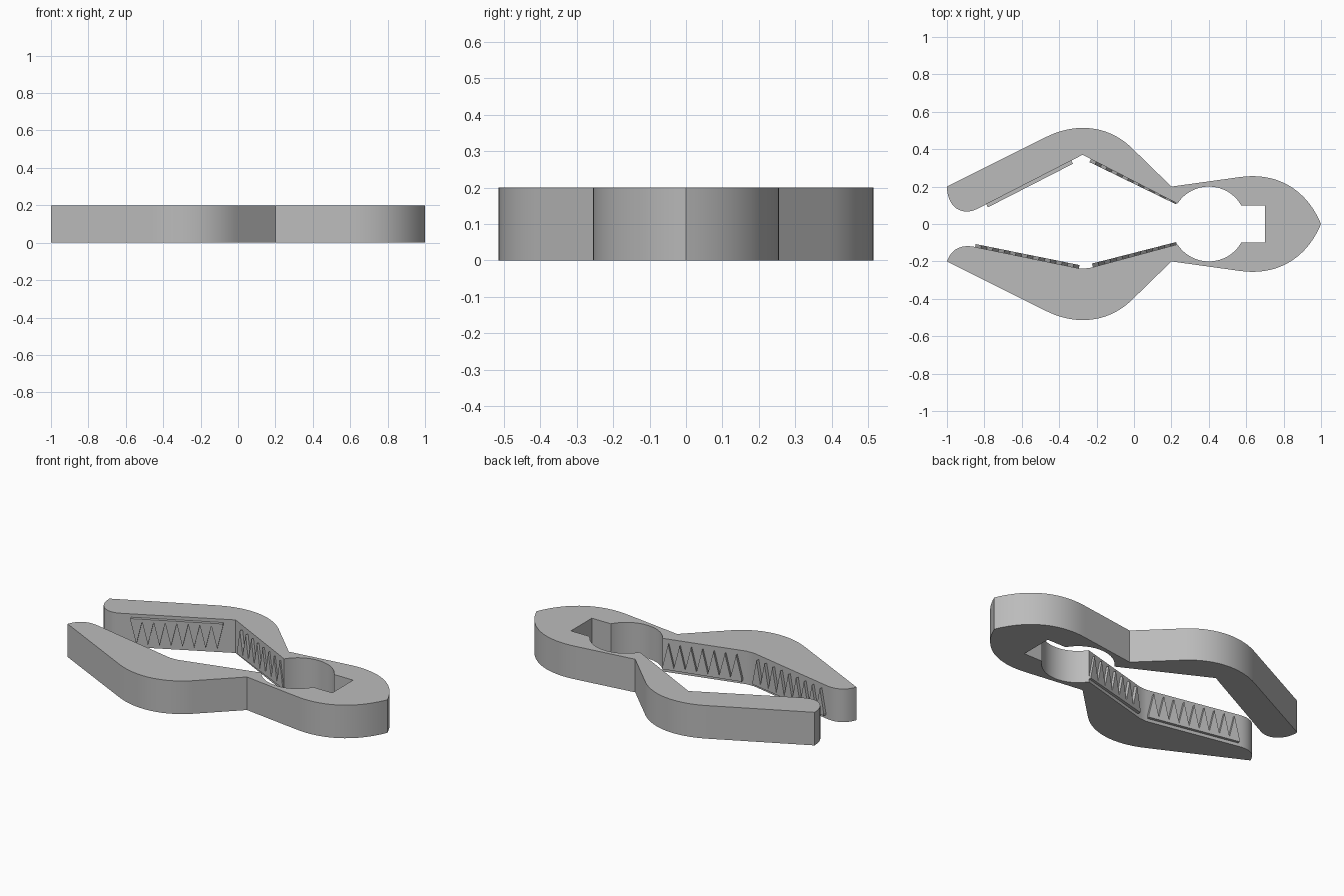
import bpy, bmesh, math
from mathutils import Vector

cube = bpy.data.objects.get("Cube")
if cube:
    bpy.data.objects.remove(cube, do_unlink=True)

grey = bpy.data.materials.new("plain grey")
grey.use_nodes = True
grey.diffuse_color = (0.5, 0.5, 0.5, 1)
grey.node_tree.nodes["Principled BSDF"].inputs["Base Color"].default_value = (0.5, 0.5, 0.5, 1)

HEIGHT = 0.2


def bezier(a, b, c, d, steps=20):
    """Points along a cubic curve, both ends included."""
    a, b, c, d = (Vector(p) for p in (a, b, c, d))
    pts = []
    for i in range(steps + 1):
        t = i / steps
        u = 1 - t
        pts.append(tuple(a * u**3 + b * 3*u*u*t + c * 3*u*t*t + d * t**3))
    return pts


def arc(cx, cy, r, start, end, steps=24):
    angles = (math.radians(start + (end - start) * i / steps) for i in range(steps + 1))
    return [(cx + r * math.cos(a), cy + r * math.sin(a)) for a in angles]


def flip(points):
    """Mirror across the long axis and keep the outline's direction."""
    return [(x, -y) for x, y in reversed(points)]


def prism(name, points, offset):
    """Solid made by sweeping a closed 3D outline along an offset."""
    bm = bmesh.new()
    face = bm.faces.new([bm.verts.new(p) for p in points])
    swept = bmesh.ops.extrude_face_region(bm, geom=[face])["geom"]
    bmesh.ops.translate(bm, vec=offset,
                        verts=[g for g in swept if isinstance(g, bmesh.types.BMVert)])
    bmesh.ops.recalc_face_normals(bm, faces=bm.faces)
    mesh = bpy.data.meshes.new(name)
    bm.to_mesh(mesh)
    bm.free()
    mesh.materials.append(grey)
    obj = bpy.data.objects.new(name, mesh)
    bpy.context.collection.objects.link(obj)
    return obj


# Outer edge from the left tip over the shoulder and waist to the nose
outer = bezier((-0.47, 0.465), (-0.31, 0.545), (-0.13, 0.53), (0, 0.395))
outer += [(0.2, 0.2)]
outer += bezier((0.56, 0.25), (0.76, 0.28), (0.92, 0.19), (1, 0))

# Rounded jaw tips
back_tip = bezier((-0.84, 0.08), (-0.92, 0.04), (-1, 0.09), (-1, 0.2), 12)
front_tip = bezier((-1, -0.2), (-0.975, -0.13), (-0.92, -0.105), (-0.84, -0.125), 12)

# Round spring hole with a square slot behind it
hole = arc(0.4, 0, 0.2, 213, 330) + [(0.7, -0.1), (0.7, 0.1)] + arc(0.4, 0, 0.2, 30, 147)

outline = back_tip + outer + flip(outer)[1:] + front_tip
outline += [(-0.29, -0.238), (-0.24, -0.236)] + hole + [(-0.275, 0.37)]
body = prism("clip_body", [(x, y, 0) for x, y in outline], (0, 0, HEIGHT))
bpy.ops.object.select_all(action="DESELECT")
body.select_set(True)
bpy.context.view_layer.objects.active = body
bpy.ops.object.shade_smooth_by_angle(angle=math.radians(20))


def teeth(name, start, end, count, inward, points_up=True):
    """Flat saw-tooth strip standing on the inner wall of a jaw."""
    start, end = Vector(start), Vector(end)
    along = end - start
    normal = Vector((-along.y, along.x)).normalized() * inward
    profile = [(0, 0.02), (1, 0.02)]
    for i in range(2 * count, -1, -1):
        profile.append((i / (2 * count), 0.035 if i % 2 == 0 else 0.175))
    pts = []
    for s, z in profile:
        p = start + along * s - normal * 0.004
        pts.append((p.x, p.y, z if points_up else HEIGHT - z))
    prism(name, pts, (normal * 0.023).to_3d())


# Gripping teeth on the four inner walls
teeth("back_tip_teeth", (-0.79, 0.106), (-0.335, 0.339), 8, -1, points_up=False)
teeth("back_inner_teeth", (-0.23, 0.348), (0.232, 0.123), 8, -1)
teeth("front_tip_teeth", (-0.85, -0.126), (-0.295, -0.238), 9, 1)
teeth("front_inner_teeth", (-0.22, -0.23), (0.23, -0.115), 7, 1)
